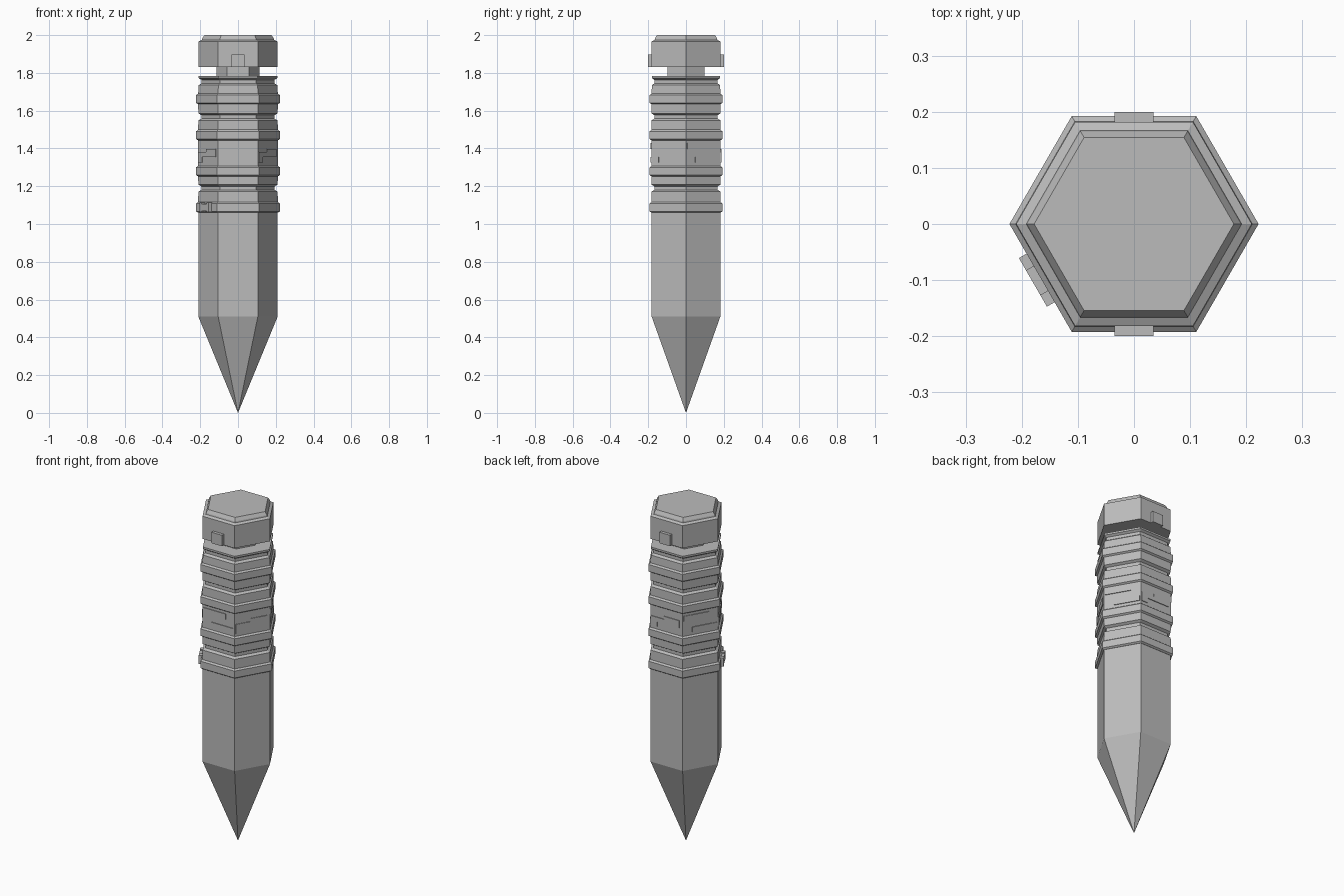
import bpy, bmesh, math
from mathutils import Matrix, Vector

cube = bpy.data.objects.get("Cube")
if cube:
    bpy.data.objects.remove(cube)

grey = bpy.data.materials.new("plain grey")
grey.use_nodes = True
colour = (0.5, 0.5, 0.5, 1)
grey.diffuse_color = colour
grey.node_tree.nodes["Principled BSDF"].inputs["Base Color"].default_value = colour

APOTHEM = math.cos(math.pi / 6)


def finish(name, bm):
    bmesh.ops.recalc_face_normals(bm, faces=bm.faces)
    mesh = bpy.data.meshes.new(name)
    bm.to_mesh(mesh)
    bm.free()
    mesh.materials.append(grey)
    obj = bpy.data.objects.new(name, mesh)
    bpy.context.collection.objects.link(obj)
    return obj


def hex_lathe(name, profile):
    """Six-sided stack of rings from (radius, height) pairs, capped at both ends."""
    bm = bmesh.new()
    rings = []
    for r, z in profile:
        if r == 0:
            rings.append([bm.verts.new((0, 0, z))] * 6)
        else:
            rings.append([bm.verts.new((r * math.cos(math.radians(a)),
                                        r * math.sin(math.radians(a)), z))
                          for a in range(0, 360, 60)])
    for low, high in zip(rings, rings[1:]):
        for i in range(6):
            j = (i + 1) % 6
            corners = list(dict.fromkeys((low[i], low[j], high[j], high[i])))
            bm.faces.new(corners)
    for ring in (rings[0], rings[-1]):
        if len(set(ring)) == 6:
            bm.faces.new(ring)
    return finish(name, bm)


def side_boxes(name, angle, boxes, inner, outer):
    """Boxes (t0, t1, z0, z1) lying on the flat side that faces the given angle."""
    bm = bmesh.new()
    turn = Matrix.Rotation(math.radians(angle), 4, 'Z')
    for t0, t1, z0, z1 in boxes:
        centre = Vector(((inner + outer) / 2, (t0 + t1) / 2, (z0 + z1) / 2))
        size = Matrix.Diagonal((outer - inner, t1 - t0, z1 - z0, 1))
        bmesh.ops.create_cube(bm, size=1, matrix=turn @ Matrix.Translation(centre) @ size)
    return finish(name, bm)


# Sharpened shaft
hex_lathe("pointed_shaft", [(0, 0), (0.21, 0.51), (0.21, 1.07)])


# Ribbed grip: raised bands with pinched grooves between them
def band(z):
    return [(0.211, z - 0.03), (0.222, z - 0.023), (0.222, z + 0.018), (0.211, z + 0.026)]


def groove(z):
    return [(0.21, z - 0.018), (0.193, z - 0.009), (0.193, z + 0.009), (0.21, z + 0.018)]


grip = [(0.205, 1.06)]
for z, part in ((1.09, band), (1.19, groove), (1.282, band),
                (1.473, band), (1.567, groove), (1.664, band)):
    grip += part(z)
grip += [(0.208, 1.735), (0.193, 1.745), (0.193, 1.763), (0.208, 1.772), (0.208, 1.783)]
hex_lathe("ribbed_grip", grip)

# Neck and cap
hex_lathe("neck", [(0.114, 1.775), (0.114, 1.84)])
hex_lathe("cap", [(0.21, 1.832), (0.21, 1.966), (0.192, 1.974),
                  (0.19, 1.982), (0.178, 2.0)])

# Clips on the front and back of the cap
for name, angle in (("front_clip", 270), ("back_clip", 90)):
    side_boxes(name, angle, [(-0.035, 0.035, 1.832, 1.897)], 0.17, 0.2)

# Stepped plates around the plain collar, two layouts taking turns
wide_steps = [(-0.1, 0.05, 1.397, 1.428),
              (-0.05, 0.1, 1.325, 1.355)]
hook_steps = [(-0.06, -0.015, 1.354, 1.38),
              (-0.015, 0.085, 1.354, 1.398),
              (-0.1, -0.06, 1.325, 1.38)]
face = 0.21 * APOTHEM
for i in range(6):
    side_boxes("collar_plates_%d" % (i + 1), 270 + 60 * i,
               hook_steps if i % 2 else wide_steps, face - 0.01, face + 0.005)

# Three-part latch on the lowest band
side_boxes("band_latch", 210, [(-0.05, -0.024, 1.063, 1.113),
                               (-0.024, 0.026, 1.069, 1.107),
                               (0.026, 0.05, 1.063, 1.113)], 0.18, 0.208)
